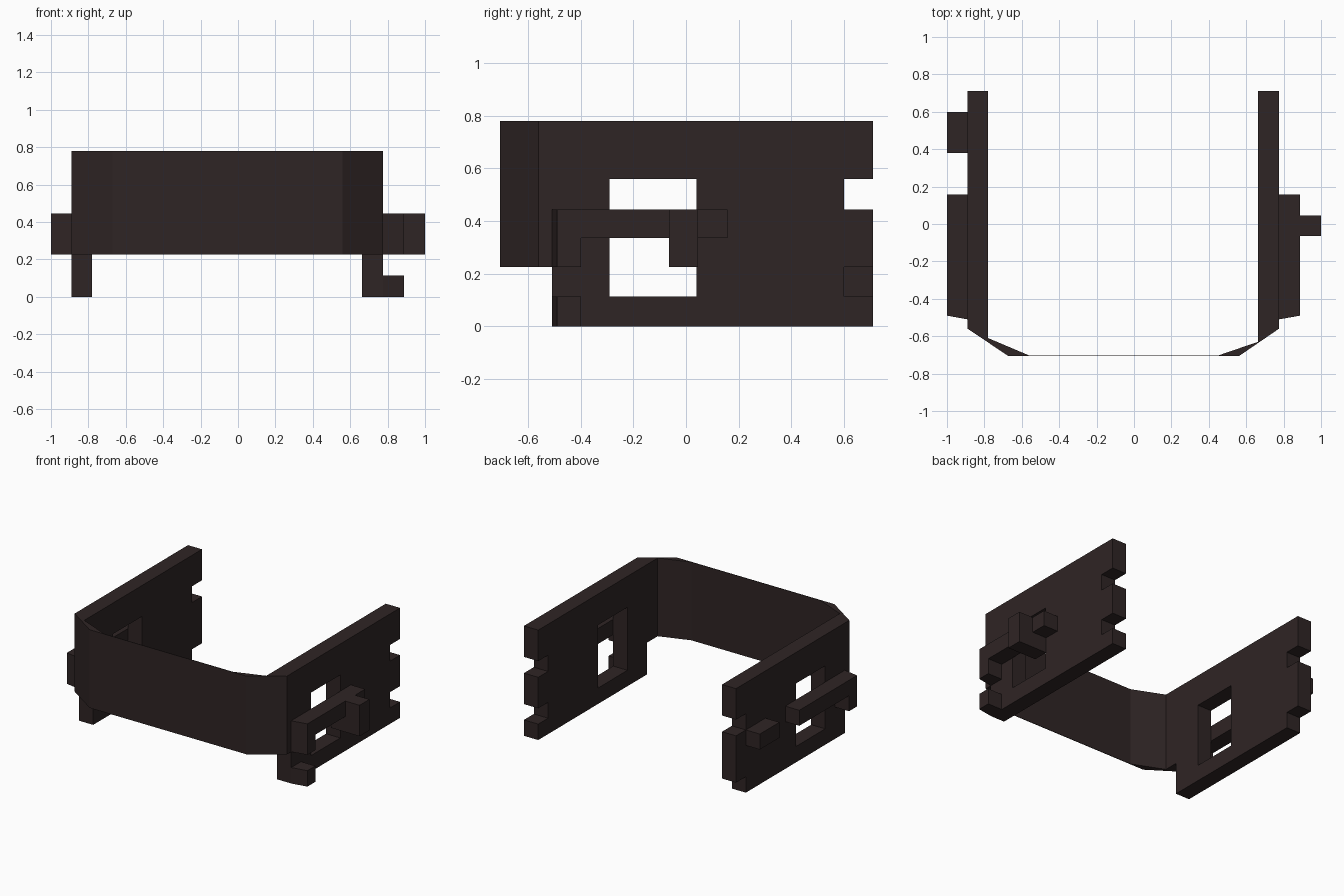
import bpy, bmesh

if "Cube" in bpy.data.objects:
    bpy.data.objects.remove(bpy.data.objects["Cube"])

mat = bpy.data.materials.new("dark brown")
mat.diffuse_color = (0.028, 0.018, 0.018, 1)
mat.use_nodes = True
mat.node_tree.nodes["Principled BSDF"].inputs["Base Color"].default_value = mat.diffuse_color


def finish(name, bm):
    bmesh.ops.recalc_face_normals(bm, faces=bm.faces)
    mesh = bpy.data.meshes.new(name)
    bm.to_mesh(mesh)
    bm.free()
    mesh.materials.append(mat)
    obj = bpy.data.objects.new(name, mesh)
    bpy.context.collection.objects.link(obj)
    return obj


def prism(name, outline, z0, z1):
    """Extrude a plan outline upward."""
    bm = bmesh.new()
    face = bm.faces.new([bm.verts.new((x, y, z0)) for x, y in outline])
    top = bmesh.ops.extrude_face_region(bm, geom=[face])["geom"]
    bmesh.ops.translate(bm, vec=(0, 0, z1 - z0),
                        verts=[v for v in top if isinstance(v, bmesh.types.BMVert)])
    return finish(name, bm)


def box(name, x0, x1, y0, y1, z0, z1):
    return prism(name, [(x0, y0), (x1, y0), (x1, y1), (x0, y1)], z0, z1)


YS = [-0.56, -0.51, -0.29, 0.04, 0.6, 0.71]
ZS = [0, 0.113, 0.225, 0.445, 0.56, 0.78]


def wall(name, x_out, x_in, y_in, notches):
    """Plate with a window, a stepped front and notches in the back edge."""
    bm = bmesh.new()
    verts = {(i, j): bm.verts.new((x_out, y, z))
             for i, y in enumerate(YS) for j, z in enumerate(ZS)}
    for i in range(5):
        for j in range(5):
            window = i == 2 and 1 <= j <= 3
            step = i == 0 and j < 2
            notch = i == 4 and j in notches
            if not (window or step or notch):
                bm.faces.new([verts[i, j], verts[i + 1, j],
                              verts[i + 1, j + 1], verts[i, j + 1]])
    bmesh.ops.delete(bm, geom=[v for v in bm.verts if not v.link_faces], context='VERTS')
    new = bmesh.ops.extrude_face_region(bm, geom=bm.faces[:])["geom"]
    for v in new:
        if isinstance(v, bmesh.types.BMVert):
            v.co.x = x_in
            if v.co.y < -0.55:      # slanted front end
                v.co.y = y_in
    return finish(name, bm)


# side walls
wall("left_wall", -0.89, -0.78, -0.61, (0, 3))
wall("right_wall", 0.775, 0.663, -0.63, (1, 3))

# thin front band with bevelled corners
prism("front_band", [(-0.89, -0.56), (-0.67, -0.707), (0.56, -0.707), (0.775, -0.56),
                     (0.663, -0.63), (0.45, -0.703), (-0.56, -0.703), (-0.78, -0.61)],
      0.225, 0.78)

# front brackets and rails on both sides, with slightly slanted front ends
for side, xi, xo in (("left", -0.89, -1.0), ("right", 0.775, 0.888)):
    bracket = [(xi, -0.51), (xo, -0.49), (xo, -0.4), (xi, -0.4)]
    prism(side + "_bracket", bracket, 0.225, 0.445)
    if side == "right":
        prism("right_foot", bracket, 0, 0.113)
    box(side + "_rail", xi, xo, -0.4, 0.158, 0.335, 0.445)

# outer details
box("left_block", -1.0, -0.89, 0.38, 0.6, 0.335, 0.445)
box("right_rail_drop", 0.775, 0.888, -0.065, 0.045, 0.225, 0.335)
box("right_knob", 0.888, 1.0, -0.065, 0.045, 0.225, 0.445)
